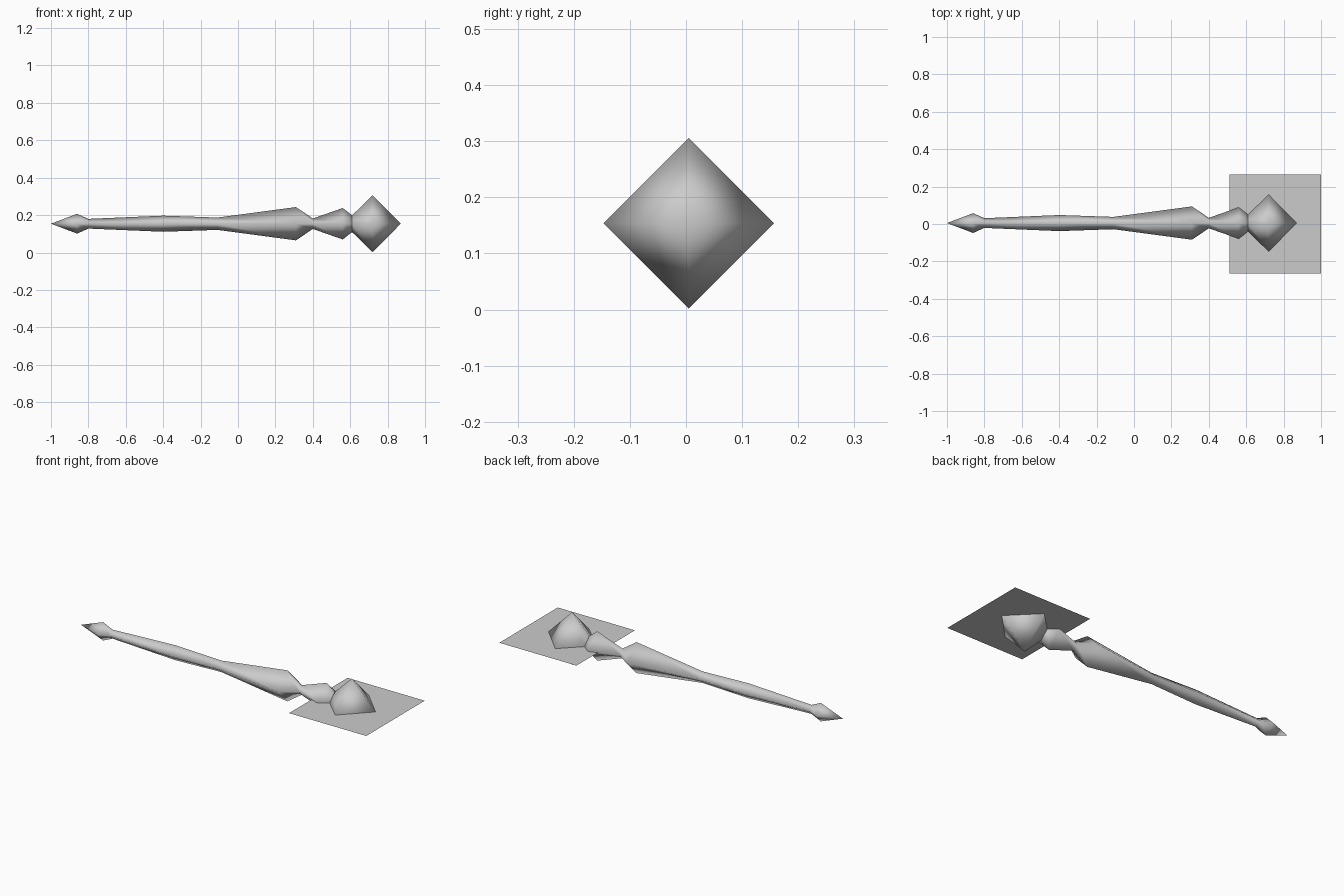
import bpy, bmesh, math

if "Cube" in bpy.data.objects:
    bpy.data.objects.remove(bpy.data.objects["Cube"])

CY, CZ = 0.005, 0.154   # long axis of the rod

metal = bpy.data.materials.new("grey")
metal.diffuse_color = (0.6, 0.6, 0.6, 1)
metal.use_nodes = True
metal.node_tree.nodes["Principled BSDF"].inputs["Base Color"].default_value = metal.diffuse_color


def finish(name, bm, smooth):
    mesh = bpy.data.meshes.new(name)
    bm.to_mesh(mesh)
    bm.free()
    mesh.materials.append(metal)
    for p in mesh.polygons:
        p.use_smooth = smooth
    ob = bpy.data.objects.new(name, mesh)
    bpy.context.collection.objects.link(ob)
    return ob


def turned(name, profile, sides=4):
    """Sweep (x, radius) pairs round the long axis; radius 0 is a tip."""
    bm = bmesh.new()
    rings = []
    for x, r in profile:
        n = sides if r else 1
        rings.append([bm.verts.new((x, CY + r * math.cos(math.tau * i / sides),
                                    CZ + r * math.sin(math.tau * i / sides)))
                      for i in range(n)])
    for a, b in zip(rings, rings[1:]):
        for i in range(sides):
            j = (i + 1) % sides
            quad = [a[i % len(a)], a[j % len(a)], b[j % len(b)], b[i % len(b)]]
            bm.faces.new(list(dict.fromkeys(quad)))
    bmesh.ops.recalc_face_normals(bm, faces=bm.faces)
    return finish(name, bm, True)


# Pointed end, long handle and collar
turned("handle", [(-1.0, 0), (-0.86, 0.053), (-0.80, 0.026), (-0.40, 0.043),
                  (-0.11, 0.033), (0.31, 0.089), (0.40, 0.028),
                  (0.56, 0.084), (0.61, 0.045)])

# Diamond head
turned("head", [(0.61, 0.045), (0.72, 0.152), (0.87, 0)])

# Flat sheet through the head
bm = bmesh.new()
bm.faces.new([bm.verts.new((x, y, CZ)) for x, y in
              ((0.51, -0.265), (1.0, -0.265), (1.0, 0.265), (0.51, 0.265))])
finish("sheet", bm, False)
